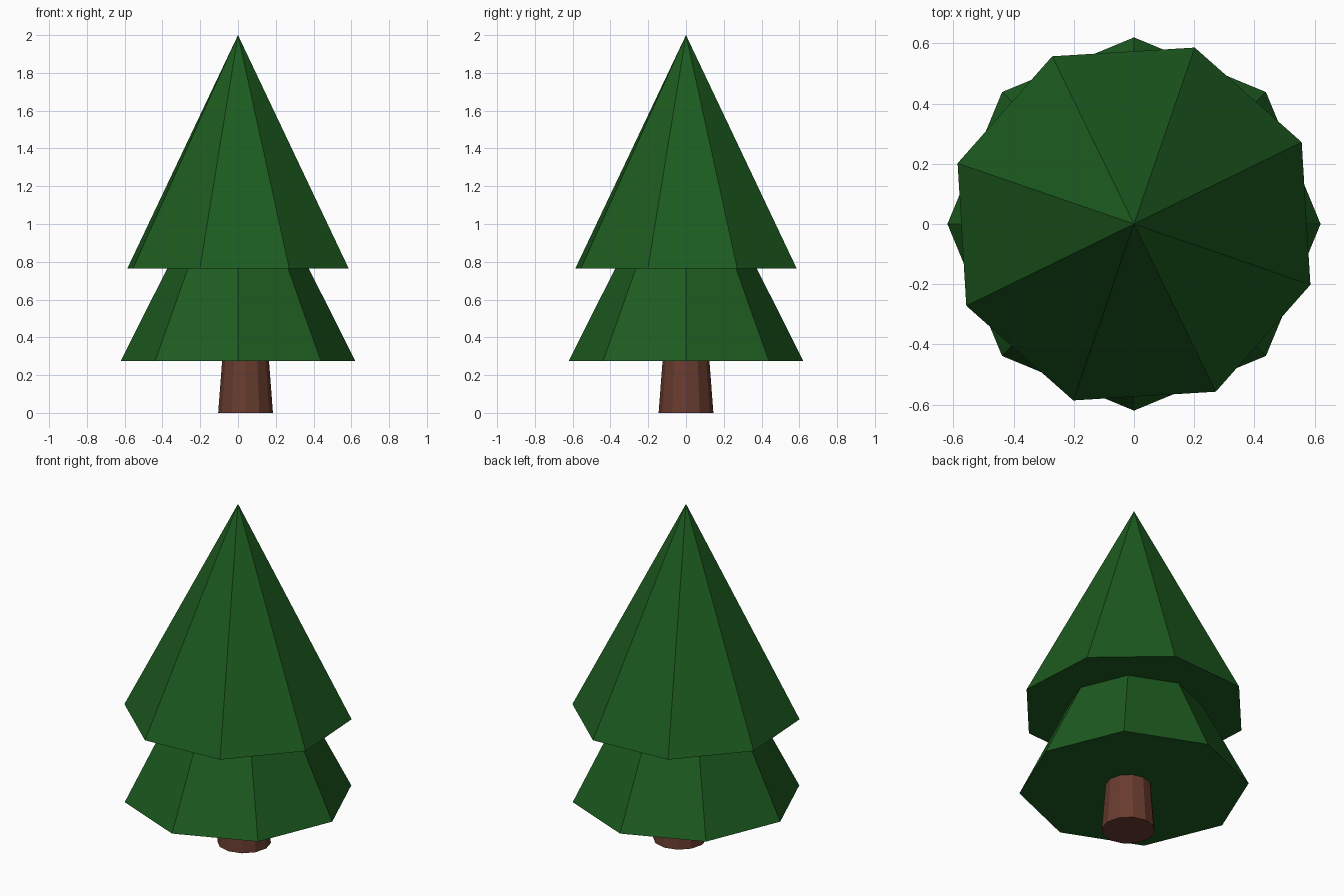
import bpy
from math import radians

if "Cube" in bpy.data.objects:
    bpy.data.objects.remove(bpy.data.objects["Cube"])


def material(name, color):
    mat = bpy.data.materials.new(name)
    mat.diffuse_color = (*color, 1)
    mat.use_nodes = True
    mat.node_tree.nodes["Principled BSDF"].inputs["Base Color"].default_value = mat.diffuse_color
    return mat


def cone(name, sides, r_bottom, r_top, z, height, mat, x=0, turn=0):
    bpy.ops.mesh.primitive_cone_add(
        vertices=sides, radius1=r_bottom, radius2=r_top, depth=height,
        location=(x, 0, z + height / 2), rotation=(0, 0, radians(turn)))
    obj = bpy.context.object
    obj.name = name
    obj.data.materials.append(mat)
    return obj


green = material("needles", (0.012, 0.105, 0.014))
brown = material("bark", (0.14, 0.045, 0.028))

# Tapered trunk, slightly off centre, its top hidden inside the foliage
cone("trunk", 12, 0.145, 0.107, 0, 0.5, brown, x=0.04)

# Two equal foliage cones, the upper one twisted
cone("lower_foliage", 8, 0.62, 0, 0.276, 1.236, green)
cone("upper_foliage", 8, 0.62, 0, 0.764, 1.236, green, turn=26)
